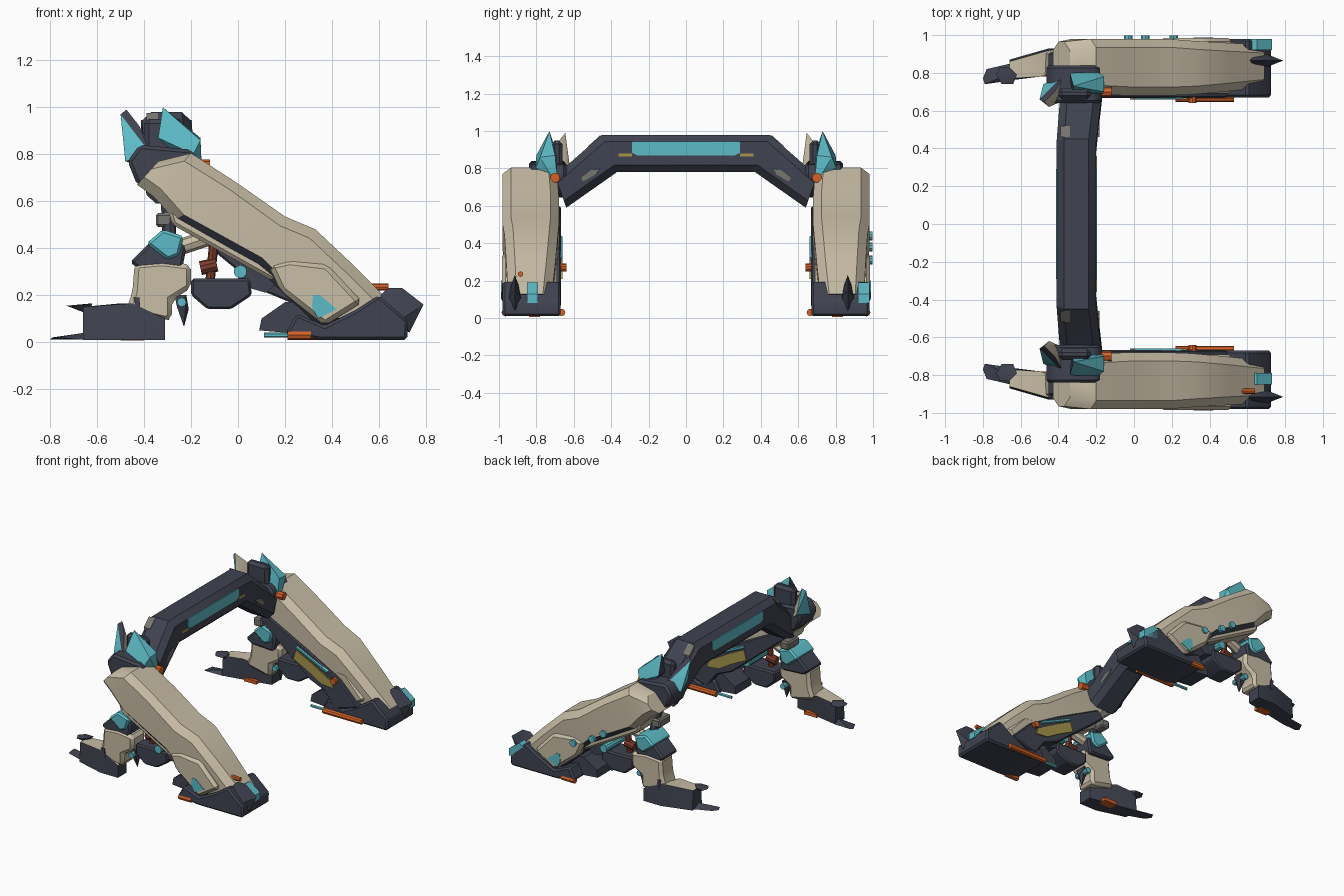
import bpy, bmesh, math
from mathutils import Vector, Matrix

if "Cube" in bpy.data.objects:
    bpy.data.objects.remove(bpy.data.objects["Cube"])

def mat(name, c):
    m = bpy.data.materials.new(name)
    m.diffuse_color = (*c, 1)
    m.use_nodes = True
    m.node_tree.nodes["Principled BSDF"].inputs["Base Color"].default_value = m.diffuse_color
    return m

NAVY = mat("dark navy", (.05, .056, .08))
BEIGE = mat("warm beige", (.58, .51, .38))
TEAL = mat("teal", (.11, .50, .57))
ORANGE = mat("orange", (.66, .12, .02))
OLIVE = mat("olive yellow", (.38, .30, .07))
GREY = mat("warm grey", (.19, .18, .16))
RUST = mat("rust brown", (.20, .045, .026))

def finish(bm, name, mats, mirror=True, rule=None, bevel=0):
    bmesh.ops.recalc_face_normals(bm, faces=bm.faces)
    if bevel:
        bmesh.ops.bevel(bm, geom=bm.edges[:], offset=bevel, segments=1, affect='EDGES')
    bm.normal_update()
    if rule:
        for f in bm.faces:
            f.material_index = rule(f.normal, f.calc_center_median())
    me = bpy.data.meshes.new(name)
    bm.to_mesh(me)
    bm.free()
    for m in (mats if isinstance(mats, list) else [mats]):
        me.materials.append(m)
    ob = bpy.data.objects.new(name, me)
    bpy.context.collection.objects.link(ob)
    if mirror:
        mod = ob.modifiers.new("mirror", 'MIRROR')
        mod.use_axis = (False, True, False)
    ob.select_set(True)
    bpy.context.view_layer.objects.active = ob
    return ob

def hull(name, pts, mats, **kw):
    bm = bmesh.new()
    vs = [bm.verts.new(p) for p in pts]
    bmesh.ops.convex_hull(bm, input=vs)
    bmesh.ops.delete(bm, geom=[v for v in bm.verts if not v.link_faces], context='VERTS')
    bmesh.ops.dissolve_limit(bm, angle_limit=.02, verts=bm.verts[:], edges=bm.edges[:])
    return finish(bm, name, mats, **kw)

def prism(name, xz, y0, y1, mats, **kw):
    bm = bmesh.new()
    f = bm.faces.new([bm.verts.new((x, y0, z)) for x, z in xz])
    r = bmesh.ops.extrude_face_region(bm, geom=[f])
    bmesh.ops.translate(bm, vec=(0, y1 - y0, 0), verts=[v for v in r['geom'] if isinstance(v, bmesh.types.BMVert)])
    return finish(bm, name, mats, **kw)

def box(name, x0, x1, y0, y1, z0, z1, mats, **kw):
    return hull(name, [(x, y, z) for x in (x0, x1) for y in (y0, y1) for z in (z0, z1)], mats, **kw)

def rod(name, a, b, r, mats, n=10, **kw):
    a, b = Vector(a), Vector(b)
    bm = bmesh.new()
    M = Matrix.Translation((a + b) / 2) @ (b - a).to_track_quat('Z', 'Y').to_matrix().to_4x4()
    bmesh.ops.create_cone(bm, cap_ends=True, segments=n, radius1=r, radius2=r, depth=(b - a).length, matrix=M)
    return finish(bm, name, mats, **kw)

def loft(name, sections, c, mats, **kw):
    """Bridge four-cornered sections whose corners are cut by c."""
    bm = bmesh.new()
    rings = []
    for s in sections:
        s, ring = [Vector(p) for p in s], []
        for i, p in enumerate(s):
            for q in (s[i - 1], s[(i + 1) % 4]):
                d = q - p
                ring.append(bm.verts.new(p + d * min(c / d.length, .4)))
        rings.append(ring)
    for a, b in zip(rings, rings[1:]):
        for i in range(8):
            j = (i + 1) % 8
            bm.faces.new((a[i], a[j], b[j], b[i]))
    bm.faces.new(rings[0])
    bm.faces.new(rings[-1])
    return finish(bm, name, mats, **kw)

# --- crossbar ---
def bar_section(x0, x1, yt, zt, yb, zb):
    return [(x0, yt, zt), (x1, yt, zt), (x1, yb, zb), (x0, yb, zb)]
half = [(-.39, -.17, .70, .76, .64, .59), (-.41, -.20, .45, .98, .37, .78)]
secs = [bar_section(*h) for h in half]
secs += [[(x, -y, z) for x, y, z in s] for s in secs[::-1]]
loft("crossbar", secs, .04, NAVY, mirror=False)
for nm, x in (("bar_panel_right", -.2), ("bar_panel_left", -.41)):
    hull(nm, [(x + d, s * y, z) for d in (-.004, .004) for s in (-1, 1)
              for y, z in ((.26, .87), (.29, .885), (.29, .94), (.28, .945))], TEAL, mirror=False)
box("bar_label", -.204, -.195, .29, .36, .865, .88, OLIVE)
hull("bar_patch", [(-.188 + d, y, z) for d in (-.008, .006) for y, z in
                   ((.46, .80), (.51, .79), (.56, .75), (.55, .73), (.48, .77))], GREY)
hull("bar_top_patch", [(x, y, z + d) for x in (-.39, -.34) for y, z in ((.46, .968), (.52, .914))
                       for d in (-.02, .008)], GREY)

# --- main limb, sloping from shoulder to front foot ---
def limb(tx, tz, bx, bz, y0, y1):
    return [(tx, y0, tz), (tx, y1, tz), (bx, y1, bz), (bx, y0, bz)]
loft("main_limb", [limb(*s) for s in (
    (-.34, .77, -.43, .67, .70, .965), (-.20, .805, -.36, .62, .69, .98),
    (0, .675, -.27, .52, .68, .98), (.2, .535, .08, .32, .68, .98),
    (.33, .48, .16, .24, .685, .97), (.5, .32, .34, .07, .70, .96),
    (.69, .13, .6, .06, .72, .95))], .045, [BEIGE, NAVY],
    rule=lambda n, c: 1 if n.z < -.5 and c.x > -.1 else 0)
# lower ridge and shin guard bulges
prism("lower_ridge", [(-.28, .50), (-.30, .57), (.1, .40), (.22, .26), (.14, .265)], .72, .95, BEIGE, bevel=.015)
hull("shin_guard", [(x, y, z) for y, o in ((.69, 0), (.985, 0)) for x, z in
                    ((.13, .33), (.22, .35), (.38, .33), (.53, .17), (.37, .07), (.18, .22))], BEIGE, bevel=.02)
prism("inner_frame", [(-.3, .55), (-.25, .6), (.1, .42), (.34, .28), (.5, .12), (.3, .06), (.22, .17),
                      (.1, .22), (.04, .27)], .668, .74, NAVY, bevel=.008)
prism("inner_panel", [(-.02, .34), (0, .41), (.12, .35), (.28, .26), (.3, .21), (.2, .22), (.1, .28)],
      .660, .669, OLIVE)
rod("inner_strip", (.0, .67, .43), (.25, .67, .315), .012, TEAL, n=6)
rod("inner_disc", (.31, .64, .27), (.31, .70, .27), .022, ORANGE)

# --- front foot ---
prism("front_foot", [(.2, .035), (.35, .01), (.72, .01), (.725, .09), (.6, .2), (.5, .135), (.37, .07), (.25, .12)],
      .67, .98, NAVY, bevel=.012)
hull("foot_heel", [(x, y, z) for y in (.70, .88) for x, z in
                   ((.1, .1), (.09, .05), (.2, .17), (.3, .17), (.32, .03))], NAVY)
rod("foot_tube", (.22, .665, .03), (.53, .665, .03), .02, ORANGE, n=8)
rod("foot_tube_end", (.11, .68, .03), (.23, .68, .03), .011, TEAL, n=6)
rod("foot_outer_tube", (.21, .965, .03), (.31, .965, .03), .021, ORANGE, n=8)
prism("foot_side_mark", [(.32, .2), (.35, .2), (.42, .14), (.34, .1), (.315, .15)], .979, .988, TEAL)
# front spur and light differ in position between the two legs
for nm, ys, yt in (("right", -.915, -.82), ("left", .865, .95)):
    hull("foot_spur_" + nm, [(.56, ys, .16), (.64, ys, .23), (.7, ys, .23), (.79, ys, .16), (.73, ys, .04),
                             (.70, ys - .035, .1), (.70, ys + .035, .1), (.6, ys - .03, .15),
                             (.6, ys + .03, .15)], NAVY, mirror=False)
    hull("foot_light_" + nm, [(x, yt + d, z) for d in (-.03, .03) for x, z in
                              ((.61, .17), (.65, .19), (.73, .13), (.73, .08), (.62, .1))], TEAL, mirror=False)
rod("foot_knob", (.57, -.885, .235), (.64, -.885, .235), .015, ORANGE, n=8, mirror=False)
for i, (x, z) in enumerate(((-.03, .44), (.06, .38), (.21, .31))):
    rod("outer_stud_%d" % i, (x, .96, z), (x, .997, z), .024, TEAL, mirror=False)

# --- shoulder collar and fins ---
hull("shoulder_collar", [(x, y, z) for y in (.64, .84) for x, z in
                         ((-.47, .77), (-.43, .67), (-.35, .64), (-.2, .68), (-.165, .77), (-.2, .82), (-.42, .84))],
     NAVY, bevel=.015)
hull("front_fin", [(-.32, .73, 1), (-.16, .70, .87), (-.16, .78, .86), (-.155, .72, .76), (-.33, .685, .86),
                   (-.34, .80, .87), (-.17, .685, .70), (-.19, .805, .80)], [TEAL, NAVY],
     rule=lambda n, c: 1 if n.x < -.5 else 0)
hull("rear_fin", [(-.475, .645, .99), (-.5, .66, .97), (-.45, .62, .80), (-.48, .74, .77), (-.37, .79, .80),
                  (-.38, .65, .74), (-.42, .70, .92)], [TEAL, NAVY, BEIGE],
     rule=lambda n, c: 0 if n.x < -.3 else (2 if n.x > .5 and n.y < .5 else 1))
box("shoulder_crest", -.40, -.23, .66, .72, .80, .95, NAVY, bevel=.02)
rod("shoulder_bolt", (-.19, .70, .75), (-.12, .70, .75), .027, ORANGE, n=8)

# --- rear leg ---
box("hip_block", -.35, -.28, .67, .80, .49, .55, GREY, bevel=.01)
rod("hip_strut", (-.30, .74, .62), (-.29, .80, .40), .03, NAVY, n=8)
rod("upper_link", (-.26, .80, .40), (-.08, .82, .46), .035, BEIGE, n=8)
hull("knee", [(x, y, z) for y in (.74, .91) for x, z in
              ((-.46, .34), (-.36, .44), (-.28, .46), (-.22, .40), (-.24, .30), (-.42, .31))], NAVY, bevel=.012)
hull("knee_cap", [(x, y, z) for y in (.72, .925) for x, z in
                  ((-.39, .42), (-.32, .48), (-.23, .45), (-.25, .37), (-.30, .35))], TEAL, bevel=.012)
prism("ankle", [(-.48, .13), (-.31, .09), (-.28, .1), (-.28, .18), (-.2, .23), (-.2, .33), (-.32, .345), (-.44, .335),
                (-.45, .21)], .77, .92, BEIGE, bevel=.02)
prism("ankle_slot", [(-.44, .17), (-.445, .19), (-.42, .19), (-.415, .13), (-.43, .12)], .919, .927, NAVY)
hull("rear_boot", [(-.66, .76, .01), (-.66, .87, .01), (-.31, .83, .01), (-.31, .93, .01), (-.45, .93, .01),
                   (-.66, .77, .15), (-.66, .86, .15), (-.5, .78, .165), (-.45, .92, .165),
                   (-.31, .83, .10), (-.31, .93, .10)], [NAVY, BEIGE],
     rule=lambda n, c: 1 if n.z > .6 else 0)
hull("toe_claw", [(-.80, .77, .012), (-.79, .74, .02), (-.78, .82, .02), (-.65, .76, .01), (-.65, .85, .01),
                  (-.65, .80, .04)], NAVY)
hull("toe_finger", [(-.73, .79, .155), (-.70, .74, .15), (-.64, .74, .15), (-.62, .79, .165), (-.66, .83, .16),
                    (-.71, .83, .15), (-.64, .79, .12)], NAVY)
box("boot_marker", -.5, -.40, .78, .84, .006, .03, ORANGE)

# --- belly machinery between the limbs ---
hull("belly_pod", [(x, y, z) for y in (.73, .89) for x, z in
                   ((-.2, .2), (-.2, .27), (.05, .27), (.06, .2), (-.03, .14), (-.13, .14))], NAVY, bevel=.01)
hull("pod_mount", [(x, y, z) for y in (.75, .88) for x, z in
                   ((.0, .27), (.04, .38), (.2, .28), (.12, .21), (.05, .23))], NAVY)
rod("pod_light", (.01, .70, .30), (.01, .93, .30), .028, TEAL)
rod("piston", (-.16, .81, .315), (-.09, .81, .33), .03, RUST)
rod("piston_rod", (-.12, .81, .25), (-.10, .81, .45), .02, RUST, n=8)
hull("heel_claw", [(-.27, .80, .2), (-.22, .78, .2), (-.22, .86, .2), (-.21, .82, .14), (-.23, .82, .065),
                   (-.26, .84, .15)], NAVY)
rod("claw_stud", (-.24, .76, .17), (-.24, .88, .17), .02, TEAL, n=8)

bpy.ops.object.shade_smooth_by_angle(angle=math.radians(32))
